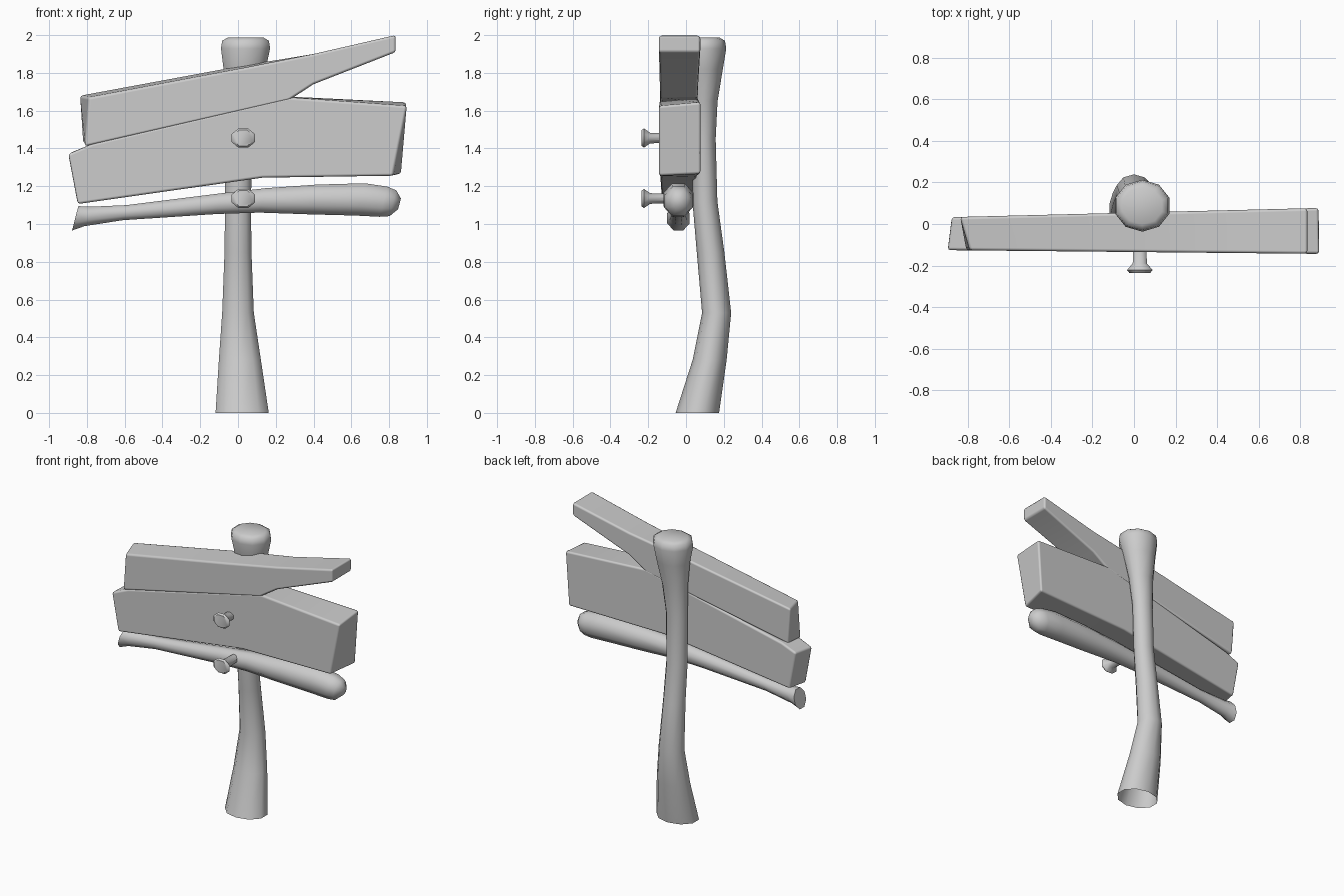
import bpy, bmesh, math
from mathutils import Vector

if "Cube" in bpy.data.objects:
    bpy.data.objects.remove(bpy.data.objects["Cube"])

grey = bpy.data.materials.new("plain grey")
grey.use_nodes = True
grey.diffuse_color = (0.6, 0.6, 0.6, 1)
grey.node_tree.nodes["Principled BSDF"].inputs["Base Color"].default_value = (0.6, 0.6, 0.6, 1)


def finish(name, bm, angle):
    bmesh.ops.recalc_face_normals(bm, faces=bm.faces)
    mesh = bpy.data.meshes.new(name)
    bm.to_mesh(mesh)
    bm.free()
    mesh.materials.append(grey)
    obj = bpy.data.objects.new(name, mesh)
    bpy.context.collection.objects.link(obj)
    bpy.ops.object.select_all(action='DESELECT')
    obj.select_set(True)
    bpy.context.view_layer.objects.active = obj
    bpy.ops.object.shade_smooth_by_angle(angle=math.radians(angle))
    return obj


def loft(name, rings, u, v, sides=8, cap_start=True, angle=60):
    """Skin rings of (centre, radius along u, radius along v)."""
    bm = bmesh.new()
    u, v = Vector(u), Vector(v)
    loops = []
    for centre, ru, rv in rings:
        turns = [2 * math.pi * (i + 0.5) / sides for i in range(sides)]
        loops.append([bm.verts.new(Vector(centre) + u * ru * math.cos(t) + v * rv * math.sin(t))
                      for t in turns])
    for a, b in zip(loops, loops[1:]):
        for i in range(sides):
            j = (i + 1) % sides
            bm.faces.new((a[i], a[j], b[j], b[i]))
    if cap_start:
        bm.faces.new(loops[0])
    bm.faces.new(loops[-1])
    return finish(name, bm, angle)


def plank(name, front, back):
    """Solid between a front and a back outline; depth grows towards +x."""
    bm = bmesh.new()
    f = [bm.verts.new((x, -0.135 - 0.01 * x, z)) for x, z in front]
    b = [bm.verts.new((x, 0.055 + 0.025 * x, z)) for x, z in back]
    bm.faces.new(f)
    bm.faces.new(b)
    for i in range(len(f)):
        j = (i + 1) % len(f)
        bm.faces.new((f[i], f[j], b[j], b[i]))
    obj = finish(name, bm, 40)
    bevel = obj.modifiers.new("soft edges", 'BEVEL')
    bevel.width = 0.014
    bevel.segments = 2
    bevel.angle_limit = math.radians(35)
    bevel.harden_normals = True


# Bent post, open underneath, with a swollen top
post = [(0, 0.022, 0.06, 0.148, 0.115), (0.28, 0.01, 0.125, 0.117, 0.09),
        (0.53, 0, 0.162, 0.088, 0.077), (0.85, 0, 0.13, 0.075, 0.073),
        (1.12, 0, 0.1, 0.072, 0.066), (1.45, 0.005, 0.095, 0.075, 0.062),
        (1.65, 0.02, 0.095, 0.09, 0.072), (1.82, 0.035, 0.095, 0.117, 0.1),
        (1.93, 0.04, 0.088, 0.137, 0.125), (1.97, 0.04, 0.088, 0.13, 0.118),
        (1.987, 0.04, 0.088, 0.1, 0.09)]
loft("post", [((x, y, z), rx, ry) for z, x, y, rx, ry in post],
     (1, 0, 0), (0, 1, 0), sides=10, cap_start=False)

# Two planks meeting along a slanted split
plank("upper_plank",
      [(-0.81, 1.41), (-0.79, 1.67), (0, 1.82), (0.4, 1.9), (0.835, 2.0), (0.835, 1.91), (0.4, 1.74), (0.27, 1.655)],
      [(-0.82, 1.43), (-0.84, 1.68), (0, 1.835), (0.4, 1.9), (0.835, 2.0), (0.835, 1.91), (0.4, 1.74), (0.27, 1.655)])
plank("lower_plank",
      [(-0.9, 1.37), (-0.77, 1.425), (0.27, 1.67), (0.895, 1.625), (0.82, 1.255), (0.13, 1.245), (-0.85, 1.105)],
      [(-0.88, 1.38), (-0.77, 1.425), (0.27, 1.675), (0.89, 1.645), (0.865, 1.265), (0.13, 1.25), (-0.83, 1.115)])

# Rounded lower stick with a knob at its thin end
stick = [(-0.862, 1.03, 0.068), (-0.8, 1.04, 0.054), (-0.6, 1.06, 0.042),
         (-0.1, 1.108, 0.058), (0.13, 1.125, 0.068), (0.4, 1.13, 0.083),
         (0.65, 1.13, 0.09), (0.77, 1.118, 0.084), (0.82, 1.11, 0.072), (0.855, 1.107, 0.03)]
loft("lower_stick", [((x, -0.04, z), r * 0.95, r * 1.06) for x, z, r in stick],
     (0, 1, 0), (0.25, 0, 0.97))

# Flared nails
for label, z in (("upper", 1.455), ("lower", 1.135)):
    nail = [(-0.235, 0.055), (-0.222, 0.067), (-0.19, 0.037), (-0.05, 0.032)]
    loft(label + "_nail", [((0.028, y, z), r, r * 0.82) for y, r in nail],
         (1, 0, 0), (0, 0, 1), angle=50)
